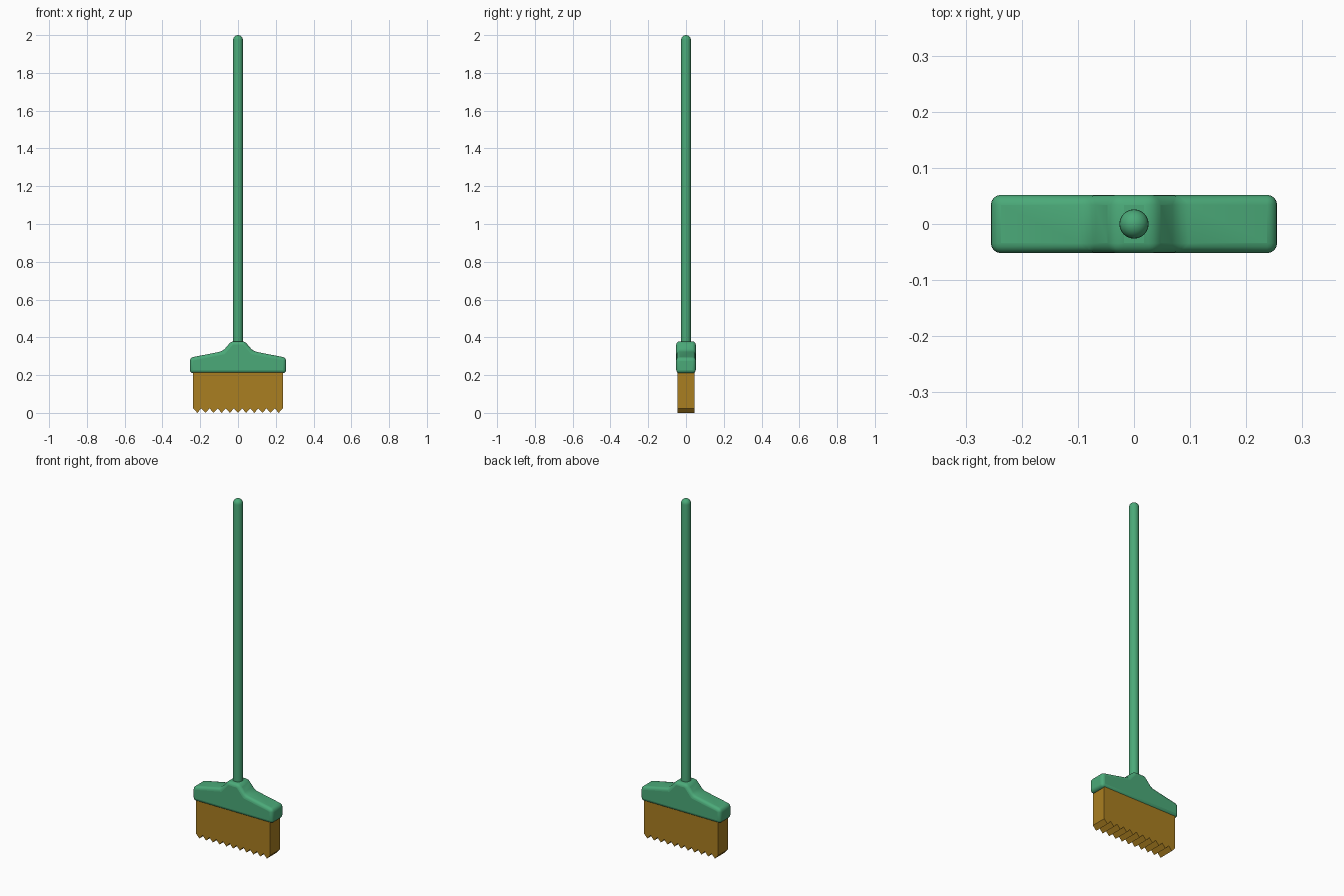
import bpy, bmesh
from math import sin, cos, pi

if "Cube" in bpy.data.objects:
    bpy.data.objects.remove(bpy.data.objects["Cube"])


def material(name, color):
    m = bpy.data.materials.new(name)
    m.diffuse_color = color
    m.use_nodes = True
    m.node_tree.nodes["Principled BSDF"].inputs["Base Color"].default_value = m.diffuse_color
    return m


green = material("green_plastic", (0.07, 0.40, 0.19, 1))
straw = material("straw", (0.40, 0.21, 0.015, 1))


def finish(name, bm, mat):
    bmesh.ops.recalc_face_normals(bm, faces=bm.faces)
    mesh = bpy.data.meshes.new(name)
    bm.to_mesh(mesh)
    bm.free()
    mesh.materials.append(mat)
    obj = bpy.data.objects.new(name, mesh)
    bpy.context.collection.objects.link(obj)
    return obj


def prism(name, outline, half_depth, mat):
    """Extrude an x-z outline symmetrically along y."""
    bm = bmesh.new()
    face = bm.faces.new([bm.verts.new((x, -half_depth, z)) for x, z in outline])
    ext = bmesh.ops.extrude_face_region(bm, geom=[face])
    moved = [v for v in ext["geom"] if isinstance(v, bmesh.types.BMVert)]
    bmesh.ops.translate(bm, verts=moved, vec=(0, 2 * half_depth, 0))
    return finish(name, bm, mat)


def smooth(obj, angle):
    bpy.ops.object.select_all(action='DESELECT')
    obj.select_set(True)
    bpy.context.view_layer.objects.active = obj
    bpy.ops.object.shade_smooth_by_angle(angle=angle)


# Broom head: mirrored shoulder outline with all edges rounded
half = [(0.255, 0.21), (0.255, 0.292), (0.08, 0.327), (0.036, 0.379)]
head = prism("broom_head", half + [(-x, z) for x, z in reversed(half)], 0.052, green)
bevel = head.modifiers.new("rounding", 'BEVEL')
bevel.width = 0.018
bevel.segments = 4
bevel.limit_method = 'NONE'
smooth(head, pi / 4)

# Bristle block with a zigzag lower edge
teeth, w, low, high = 11, 0.237, 0.0, 0.024
zigzag = [(-w + w * i / teeth, low if i % 2 else high) for i in range(2 * teeth + 1)]
prism("bristles", zigzag + [(w, 0.225), (-w, 0.225)], 0.045, straw)

# Handle: lathed pole with a domed tip
r = 0.026
profile = [(0, 0.33), (r, 0.33)]
profile += [(r * cos(a), 2 - r + r * sin(a)) for a in (pi / 2 * i / 6 for i in range(6))]
profile += [(0, 2.0)]
bm = bmesh.new()
verts = [bm.verts.new((x, 0, z)) for x, z in profile]
edges = [bm.edges.new(pair) for pair in zip(verts, verts[1:])]
bmesh.ops.spin(bm, geom=verts + edges, cent=(0, 0, 0), axis=(0, 0, 1),
               angle=2 * pi, steps=32)
bmesh.ops.remove_doubles(bm, verts=bm.verts, dist=1e-4)
smooth(finish("handle", bm, green), pi / 4)
